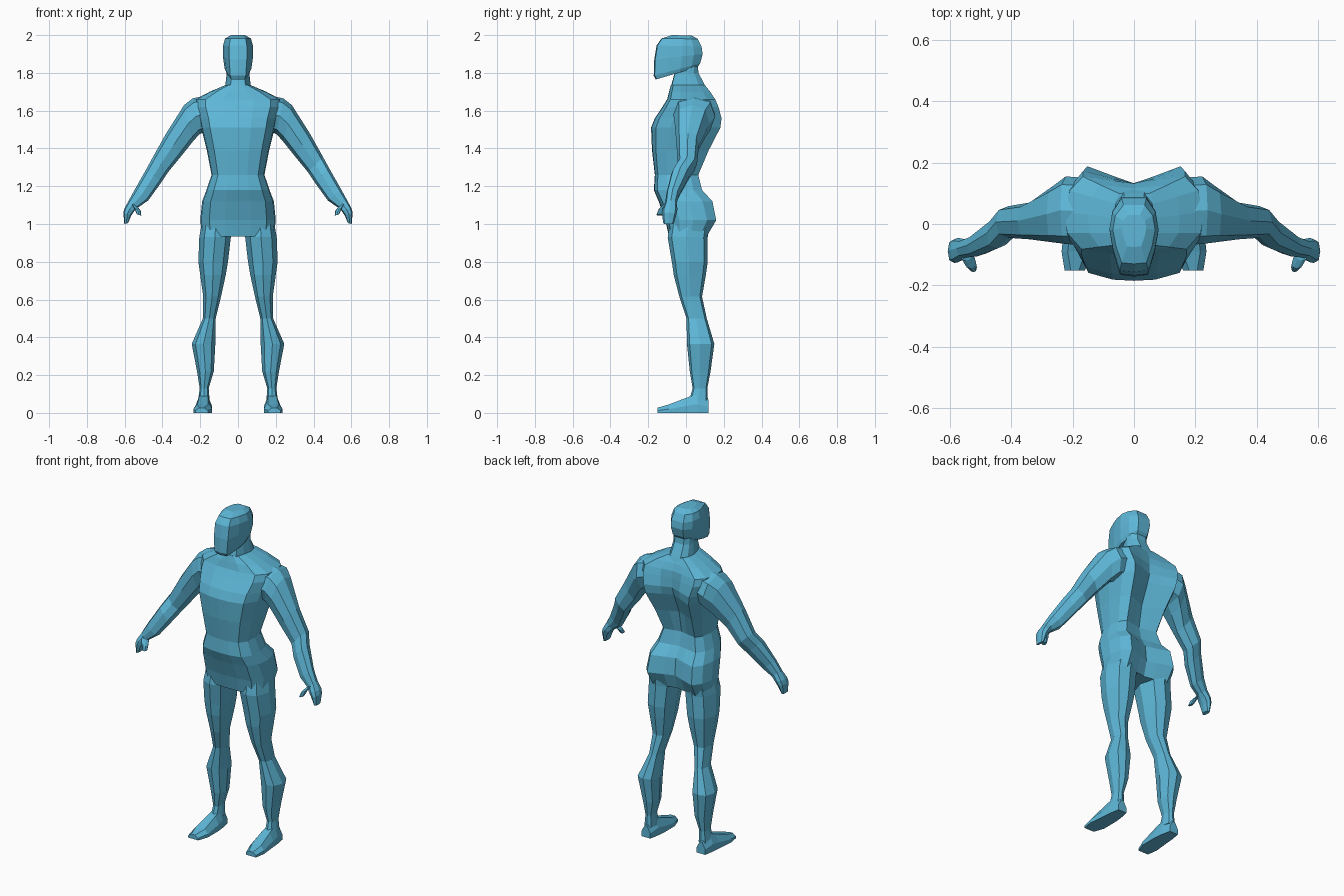
import bpy, bmesh
from mathutils import Vector

mat = bpy.data.materials.new("blue")
mat.diffuse_color = (0.11, 0.47, 0.68, 1)

# Half outlines running front to back: (fraction of half width, fraction of depth)
TRUNK = [(0, 0), (.35, .01), (.76, .07), (.97, .28), (1, .55), (.93, .82), (.74, 1), (.3, .98), (0, .97)]
HEAD = [(0, 0), (.58, .02), (.85, .3), (1, .58), (.88, .82), (.5, 1), (0, 1)]
LIMB = [(0, 0), (.68, .1), (1, .48), (.72, .9), (0, 1)]


def loft(name, rings, mirror=False):
    """Skin a list of equal-length point rings and cap both ends."""
    bm = bmesh.new()
    vs = [[bm.verts.new(p) for p in r] for r in rings]
    n = len(vs[0])
    for a, b in zip(vs, vs[1:]):
        for i in range(n):
            j = (i + 1) % n
            bm.faces.new((a[i], a[j], b[j], b[i]))
    bm.faces.new(vs[0])
    bm.faces.new(vs[-1])
    if mirror:
        geo = bmesh.ops.duplicate(bm, geom=bm.verts[:] + bm.edges[:] + bm.faces[:])["geom"]
        for v in geo:
            if isinstance(v, bmesh.types.BMVert):
                v.co.x = -v.co.x
    bmesh.ops.recalc_face_normals(bm, faces=bm.faces[:])
    me = bpy.data.meshes.new(name)
    bm.to_mesh(me)
    bm.free()
    me.materials.append(mat)
    ob = bpy.data.objects.new(name, me)
    bpy.context.collection.objects.link(ob)
    return ob


def section(shape, zf, zb, cx, w, yf, yb, groove=0):
    """Level or tilted ring; groove pulls the centre of the back inward."""
    half = [(fx * w, yf + fy * (yb - yf) - groove * max(0, 1 - fx / .74) * (fy > .9),
             zf + fy * (zb - zf)) for fx, fy in shape]
    right = [(cx + x, y, z) for x, y, z in half]
    left = [(cx - x, y, z) for x, y, z in half[-2:0:-1]]
    return right + left


def tube_ring(xt, zt, xb, zb, yf, yb):
    """Eight-sided ring set by its top and bottom points and its y range."""
    c = Vector(((xt + xb) / 2, (yf + yb) / 2, (zt + zb) / 2))
    u = Vector(((xt - xb) / 2, 0, (zt - zb) / 2))
    v = Vector((0, (yb - yf) / 2, 0))
    k = .76
    return [c + u * a + v * b for a, b in
            [(1, 0), (k, k), (0, 1), (-k, k), (-1, 0), (-k, -k), (0, -1), (k, -k)]]


# Torso: height, half width, front, back, spine groove
torso = [
    (.935, .19, -.09, .11, .02), (1.02, .2, -.11, .16, .045), (1.12, .19, -.145, .14, .035),
    (1.18, .167, -.17, .085, .015), (1.26, .14, -.165, .065, .015), (1.39, .165, -.18, .12, .045),
    (1.51, .195, -.185, .182, .055), (1.56, .205, -.165, .188, .045), (1.62, .225, -.125, .172, .03),
    (1.66, .225, -.1, .155, .015), (1.70, .15, -.09, .128, .005), (1.735, .068, -.08, .1, 0)]
loft("torso", [section(TRUNK, z, z, 0, w, f, b, g) for z, w, f, b, g in torso])

# Neck
neck = [(1.69, .09, -.08, .12), (1.735, .067, -.078, .1), (1.80, .06, -.06, .066), (1.87, .06, -.055, .06)]
loft("neck", [section(HEAD, z, z, 0, w, f, b) for z, w, f, b in neck])

# Head with a flat face and tilted jaw
head = [
    (1.765, 1.83, .062, -.16, .06), (1.785, 1.85, .071, -.171, .075), (1.87, 1.90, .08, -.168, .088),
    (1.945, 1.94, .08, -.156, .082), (1.982, 1.98, .069, -.13, .062), (2.0, 1.998, .04, -.075, .03)]
loft("head", [section(HEAD, zf, zb, 0, w, f, b) for zf, zb, w, f, b in head])

# Arms and hands: top x, z, bottom x, z, front, back
arm = [
    (.15, 1.685, .15, 1.5, -.07, .15), (.24, 1.665, .205, 1.475, -.065, .155),
    (.285, 1.63, .24, 1.435, -.06, .125), (.38, 1.48, .30, 1.36, -.05, .07),
    (.45, 1.355, .37, 1.275, -.045, .058), (.48, 1.3, .41, 1.215, -.08, .02),
    (.545, 1.185, .475, 1.125, -.105, -.035), (.578, 1.125, .525, 1.09, -.11, -.05)]
hand = [
    (.575, 1.13, .522, 1.095, -.108, -.05), (.6, 1.085, .548, 1.07, -.125, -.045),
    (.607, 1.06, .565, 1.045, -.127, -.05), (.602, 1.0, .582, 1.005, -.12, -.065)]
thumb = [
    (.565, 1.11, .53, 1.09, -.12, -.08), (.55, 1.085, .515, 1.07, -.145, -.105),
    (.535, 1.05, .512, 1.045, -.157, -.125)]
for name, rows in (("arms", arm), ("hands", hand), ("thumbs", thumb)):
    loft(name, [tube_ring(*r) for r in rows], True)

# Legs: height, inner x, outer x, front, back
leg = [
    (1.04, .05, .185, -.08, .13), (.93, .038, .205, -.097, .115), (.8, .053, .21, -.075, .115),
    (.73, .065, .2, -.065, .105), (.615, .09, .184, -.035, .085), (.5, .118, .186, .003, .11),
    (.365, .12, .245, .005, .15), (.22, .128, .217, .02, .13), (.13, .155, .203, .035, .113),
    (.06, .15, .212, .015, .116)]
loft("legs", [section(LIMB, z, z, (i + o) / 2, (o - i) / 2, f, b) for z, i, o, f, b in leg], True)

# Feet: y, inner x, outer x, top height
foot = [(.12, .155, .212, .07), (.06, .143, .222, .1), (.01, .138, .226, .083),
        (-.09, .138, .236, .045), (-.152, .16, .226, .027)]
loft("feet", [[(i, y, 0), (o, y, 0), (o, y, t * .45), (o - .02, y, t), (i + .02, y, t), (i, y, t * .45)]
              for y, i, o, t in foot], True)
